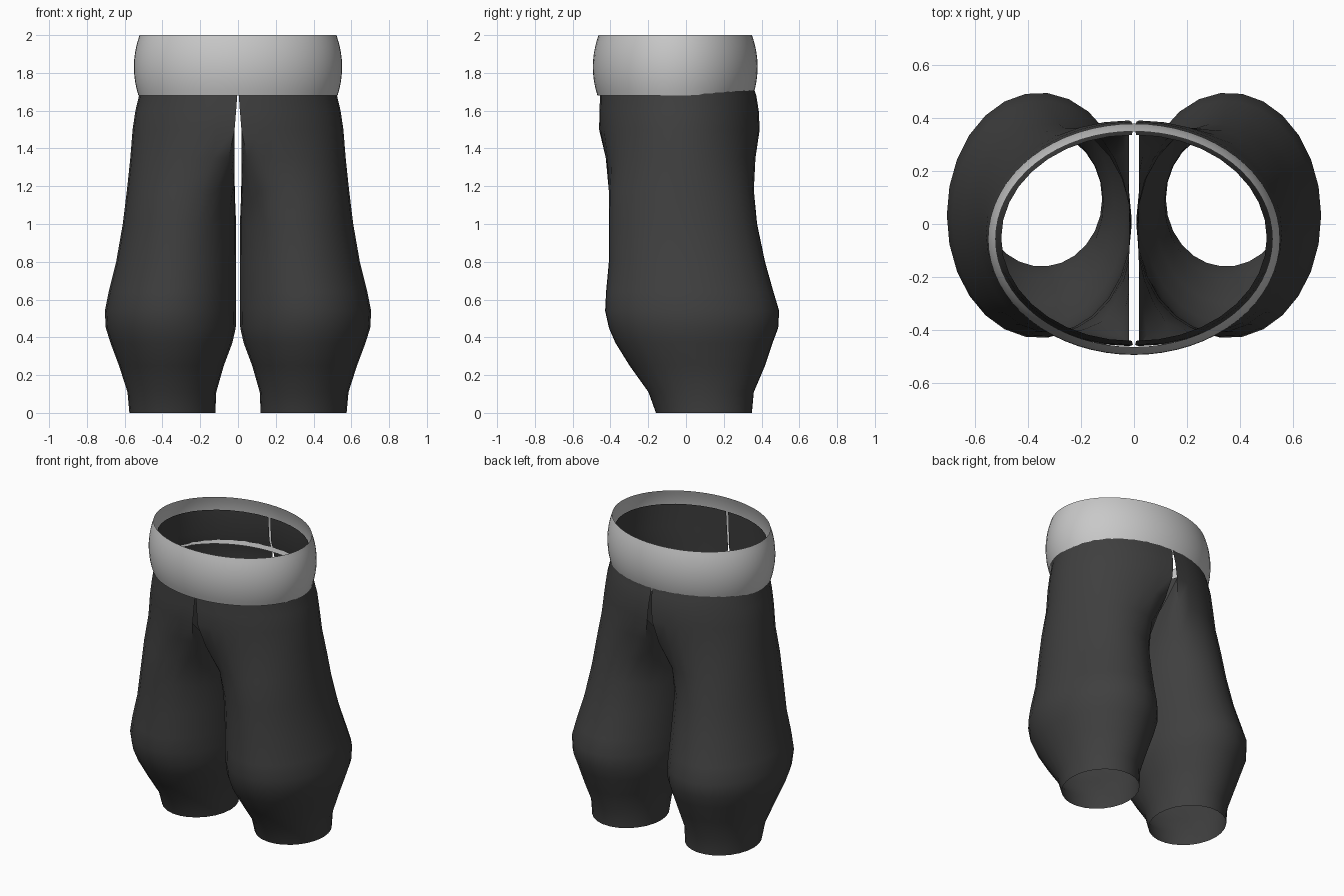
import bpy, bmesh
from math import pi, sin, cos

cube = bpy.data.objects.get("Cube")
if cube:
    bpy.data.objects.remove(cube, do_unlink=True)


def material(name, value):
    mat = bpy.data.materials.new(name)
    mat.use_nodes = True
    colour = (value, value, value, 1)
    mat.diffuse_color = colour
    mat.node_tree.nodes["Principled BSDF"].inputs["Base Color"].default_value = colour
    return mat


charcoal = material("charcoal cloth", 0.05)
pale_grey = material("pale grey band", 0.58)


def finish(bm, name, mat, angle):
    mesh = bpy.data.meshes.new(name)
    bm.to_mesh(mesh)
    bm.free()
    mesh.materials.append(mat)
    obj = bpy.data.objects.new(name, mesh)
    bpy.context.collection.objects.link(obj)
    bpy.ops.object.select_all(action='DESELECT')
    obj.select_set(True)
    bpy.context.view_layer.objects.active = obj
    bpy.ops.object.shade_smooth_by_angle(angle=angle)
    return obj


# Leg rings: height, inner x, outer x, front y, back y
RINGS = [
    (0.00, 0.12, 0.575, -0.16, 0.350),
    (0.11, 0.115, 0.585, -0.20, 0.360),
    (0.25, 0.075, 0.63, -0.30, 0.420),
    (0.37, 0.03, 0.675, -0.375, 0.460),
    (0.45, 0.012, 0.70, -0.41, 0.490),
    (0.54, 0.01, 0.705, -0.43, 0.495),
    (0.64, 0.01, 0.685, -0.425, 0.465),
    (0.80, 0.01, 0.645, -0.41, 0.420),
    (1.00, 0.01, 0.61, -0.41, 0.378),
    (1.18, 0.012, 0.588, -0.415, 0.365),
    (1.35, 0.016, 0.57, -0.435, 0.378),
    (1.50, 0.018, 0.558, -0.46, 0.390),
    (1.60, 0.010, 0.543, -0.458, 0.385),
    (1.68, 0.004, 0.524, -0.455, 0.372),
    (1.76, 0.006, 0.515, -0.45, 0.345),
    (1.92, 0.008, 0.500, -0.44, 0.335),
]
OUTER, INNER = 18, 8        # segments on the outer arc and the inner thigh
CROTCH = 1.5


def leg_point(i, ring):
    """Round below the thigh, blending into an open half oval at the hips."""
    z, xi, xo, yf, yb = ring
    cy, ry = (yf + yb) / 2, (yb - yf) / 2
    cx, rx = (xi + xo) / 2, (xo - xi) / 2
    spread = pi * 0.68
    if i <= OUTER:
        f = i / OUTER * 2 - 1
        a, h, s = f * spread, f * pi / 2, 0
        half = (xi + (xo - xi) * cos(h), cy + ry * sin(h))
    else:
        s = (i - OUTER) / INNER
        a = spread + s * 2 * (pi - spread)
        half = (xi, yb + (yf - yb) * s)
    oval = (cx + rx * cos(a), cy + ry * sin(a))
    w = min(1, max(0, (CROTCH - z) / 0.45))
    w = w * w * (3 - 2 * w)
    # The crotch dips between its front and back ends
    drop = 0.28 * min(1, max(0, (z - 0.9) / 0.6)) * sin(pi * s)
    return (half[0] * (1 - w) + oval[0] * w,
            half[1] * (1 - w) + oval[1] * w, z - drop)


def make_leg(name, side):
    bm = bmesh.new()
    n = OUTER + INNER
    previous = None
    for ring in RINGS:
        count = OUTER + 1 if ring[0] > CROTCH else n
        row = []
        for i in range(count):
            x, y, z = leg_point(i, ring)
            row.append(bm.verts.new((side * x, y, z)))
        if previous:
            for i in range(OUTER if count < n else n):
                j = (i + 1) % n
                quad = [previous[i], previous[j], row[j], row[i]]
                bm.faces.new(quad if side > 0 else quad[::-1])
        previous = row
    return finish(bm, name, charcoal, pi / 3)


make_leg("left_leg", 1)
make_leg("right_leg", -1)

# Waistband: bulged, open oval loop
bm = bmesh.new()
STEPS, SIDES = 10, 64
previous = None
for k in range(STEPS + 1):
    t = k / STEPS
    bulge = 0.027 * (1 - (2 * t - 1) ** 2)
    rx, ry = 0.527 - 0.006 * t + bulge, 0.412 - 0.006 * t + bulge
    row = [bm.verts.new((rx * cos(2 * pi * i / SIDES),
                         -0.057 + ry * sin(2 * pi * i / SIDES),
                         1.68 + 0.32 * t)) for i in range(SIDES)]
    if previous:
        for i in range(SIDES):
            j = (i + 1) % SIDES
            bm.faces.new((previous[i], previous[j], row[j], row[i]))
    previous = row
finish(bm, "waistband", pale_grey, pi / 3)
